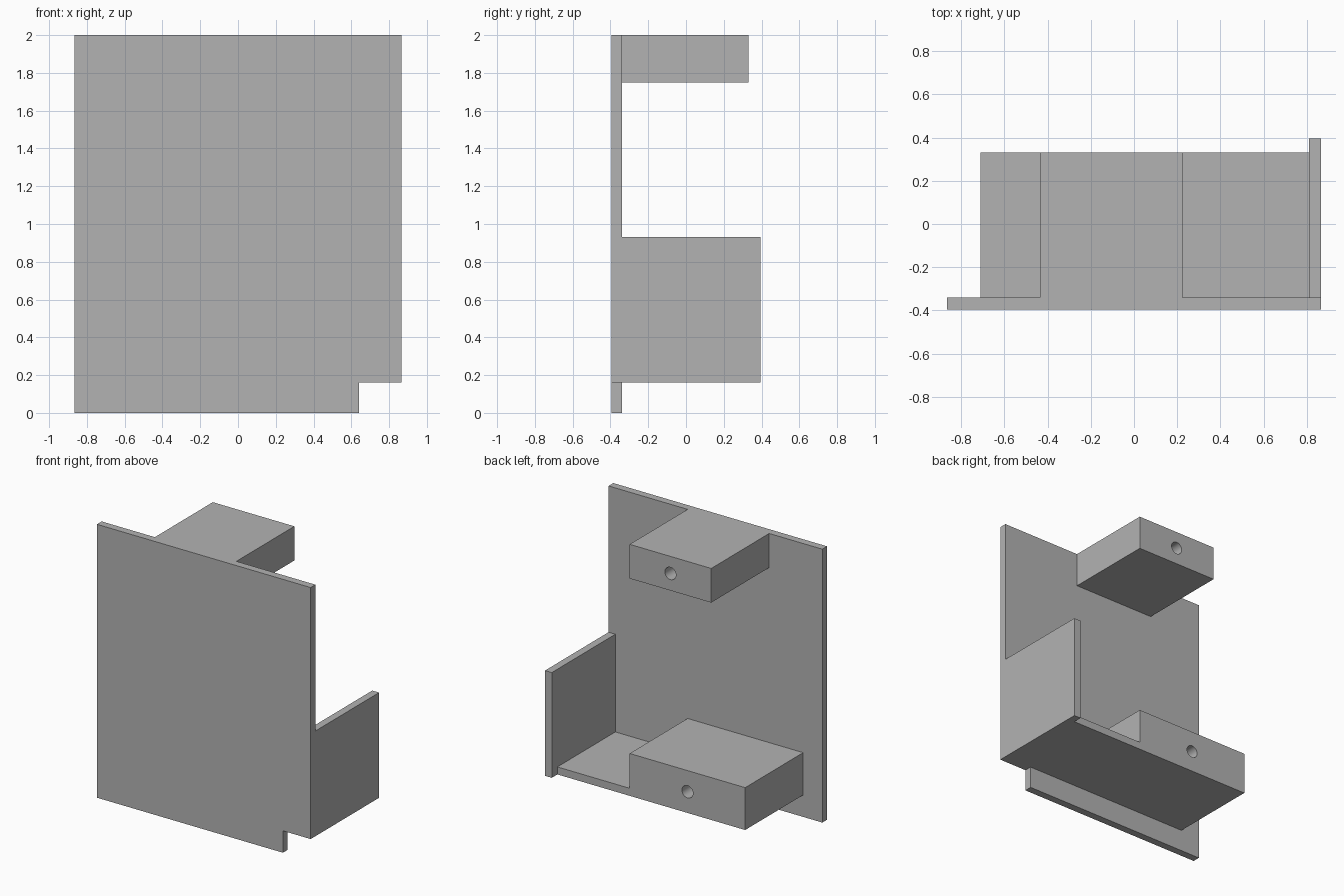
import bpy
import bmesh
import math
from mathutils import Matrix, Vector

cube = bpy.data.objects.get("Cube")
if cube:
    bpy.data.objects.remove(cube, do_unlink=True)

grey = bpy.data.materials.new("plain grey")
grey.use_nodes = True
color = (0.45, 0.45, 0.45, 1)
grey.diffuse_color = color
grey.node_tree.nodes["Principled BSDF"].inputs["Base Color"].default_value = color

# Shared dimensions
SIDE, FRONT, INNER = 0.865, -0.395, -0.34
BLOCK_BACK, WALL_BACK = 0.33, 0.395
WALL_INNER, BLOCK_LEFT = 0.81, 0.225
SHELF_Z, SHELF_TOP = 0.16, 0.215


def add_object(name, bm):
    bmesh.ops.recalc_face_normals(bm, faces=bm.faces)
    mesh = bpy.data.meshes.new(name)
    bm.to_mesh(mesh)
    bm.free()
    mesh.materials.append(grey)
    obj = bpy.data.objects.new(name, mesh)
    bpy.context.collection.objects.link(obj)
    return obj


def box(name, low, high):
    low, high = Vector(low), Vector(high)
    bm = bmesh.new()
    bmesh.ops.create_cube(bm, size=1)
    bmesh.ops.scale(bm, vec=high - low, verts=bm.verts)
    bmesh.ops.translate(bm, vec=(low + high) / 2, verts=bm.verts)
    return add_object(name, bm)


def drill(obj, x, z, radius=0.045, depth=0.4):
    """Cut a blind round hole into the rear face of a block."""
    bm = bmesh.new()
    bmesh.ops.create_cone(
        bm, cap_ends=True, segments=32, radius1=radius, radius2=radius,
        depth=2 * depth,
        matrix=Matrix.Translation((x, BLOCK_BACK, z)) @ Matrix.Rotation(math.pi / 2, 4, "X"))
    cutter = add_object("hole_cutter", bm)
    cutter.hide_render = True
    cut = obj.modifiers.new("hole", "BOOLEAN")
    cut.operation = "DIFFERENCE"
    cut.solver = "EXACT"
    cut.object = cutter
    bpy.ops.object.select_all(action="DESELECT")
    bpy.context.view_layer.objects.active = obj
    obj.select_set(True)
    bpy.ops.object.modifier_apply(modifier=cut.name)
    bpy.data.objects.remove(cutter, do_unlink=True)
    bpy.ops.object.shade_smooth_by_angle(angle=math.radians(30))


# Front panel with a notched lower corner
outline = [(-SIDE, 0), (0.64, 0), (0.64, SHELF_Z), (SIDE, SHELF_Z), (SIDE, 2), (-SIDE, 2)]
bm = bmesh.new()
face = bm.faces.new([bm.verts.new((x, FRONT, z)) for x, z in outline])
extruded = bmesh.ops.extrude_face_region(bm, geom=[face], use_keep_orig=True)
moved = [v for v in extruded["geom"] if isinstance(v, bmesh.types.BMVert)]
bmesh.ops.translate(bm, vec=(0, INNER - FRONT, 0), verts=moved)
add_object("front_panel", bm)

# Side wall and the thin shelf beside it
box("side_wall", (WALL_INNER, INNER, SHELF_Z), (SIDE, WALL_BACK, 0.93))
box("shelf", (BLOCK_LEFT, INNER, SHELF_Z), (WALL_INNER, BLOCK_BACK, SHELF_TOP))

# Mounting blocks, each with a screw hole in the rear
upper = box("upper_block", (-0.435, INNER, 1.75), (BLOCK_LEFT, BLOCK_BACK, 2))
drill(upper, -0.105, 1.875)
lower = box("lower_block", (-0.71, INNER, SHELF_Z), (BLOCK_LEFT, BLOCK_BACK, 0.47))
drill(lower, -0.243, 0.315)
